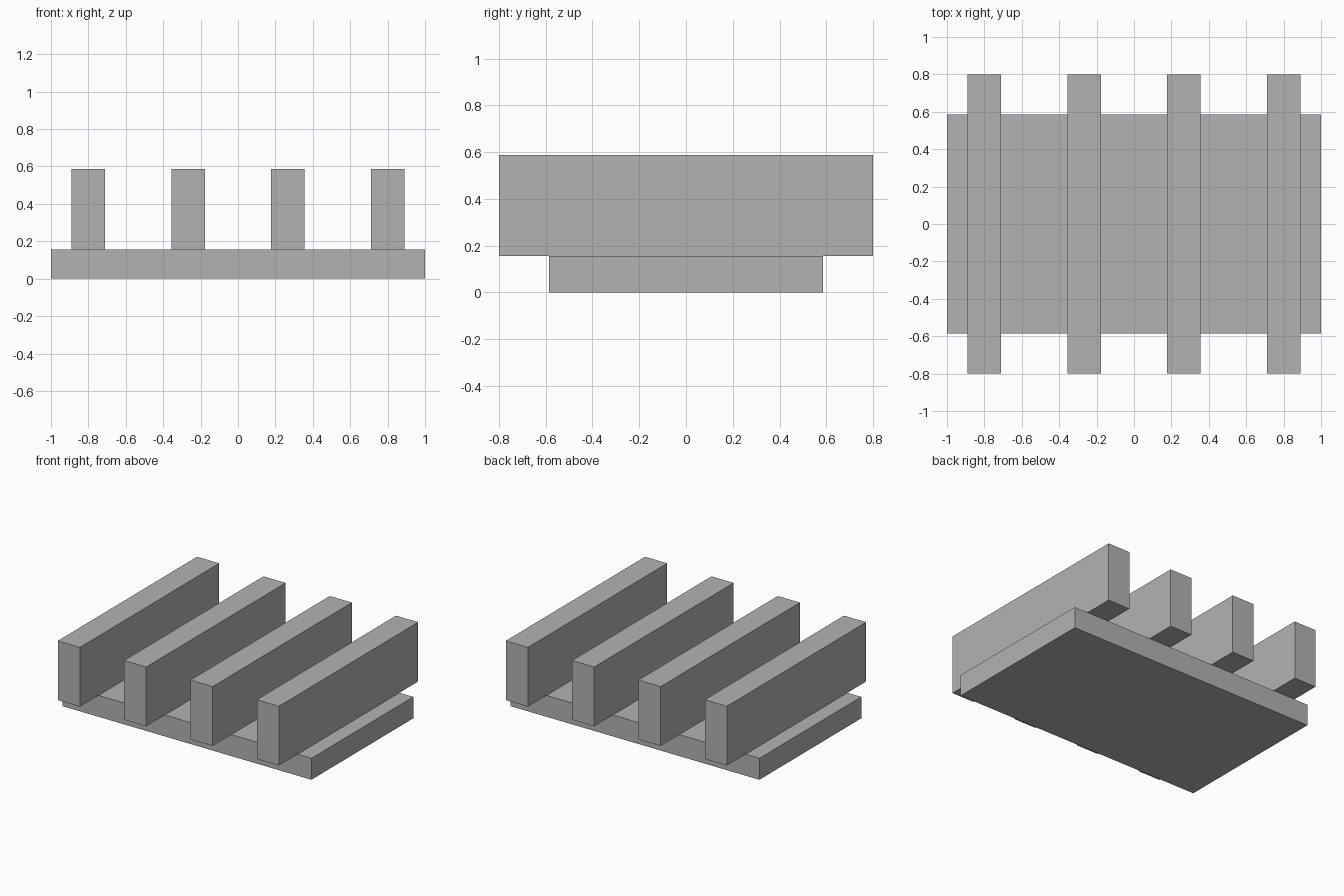
import bpy

# Remove the default object
cube = bpy.data.objects.get("Cube")
if cube:
    bpy.data.objects.remove(cube, do_unlink=True)

# Single plain grey material
grey = bpy.data.materials.new("plain_grey")
grey.use_nodes = True
colour = (0.45, 0.45, 0.45, 1.0)
grey.diffuse_color = colour
grey.node_tree.nodes["Principled BSDF"].inputs["Base Color"].default_value = colour


def add_box(name, size, x, bottom):
    """Box centred on y = 0, standing at the given height."""
    bpy.ops.mesh.primitive_cube_add(size=1, location=(x, 0, bottom + size[2] / 2))
    box = bpy.context.object
    box.name = name
    box.scale = size
    bpy.ops.object.transform_apply(location=False, rotation=False, scale=True)
    box.data.materials.append(grey)
    return box


BASE_HEIGHT = 0.156
BAR_SIZE = (0.178, 1.6, 0.431)
BAR_COUNT = 4
BAR_SPACING = 1.6 / 3

# Base slab
add_box("base_slab", (2.0, 1.17, BASE_HEIGHT), 0, 0)

# Evenly spaced bars overhanging the slab at front and back
for i in range(BAR_COUNT):
    x = (i - (BAR_COUNT - 1) / 2) * BAR_SPACING
    add_box(f"cross_bar_{i + 1}", BAR_SIZE, x, BASE_HEIGHT)
